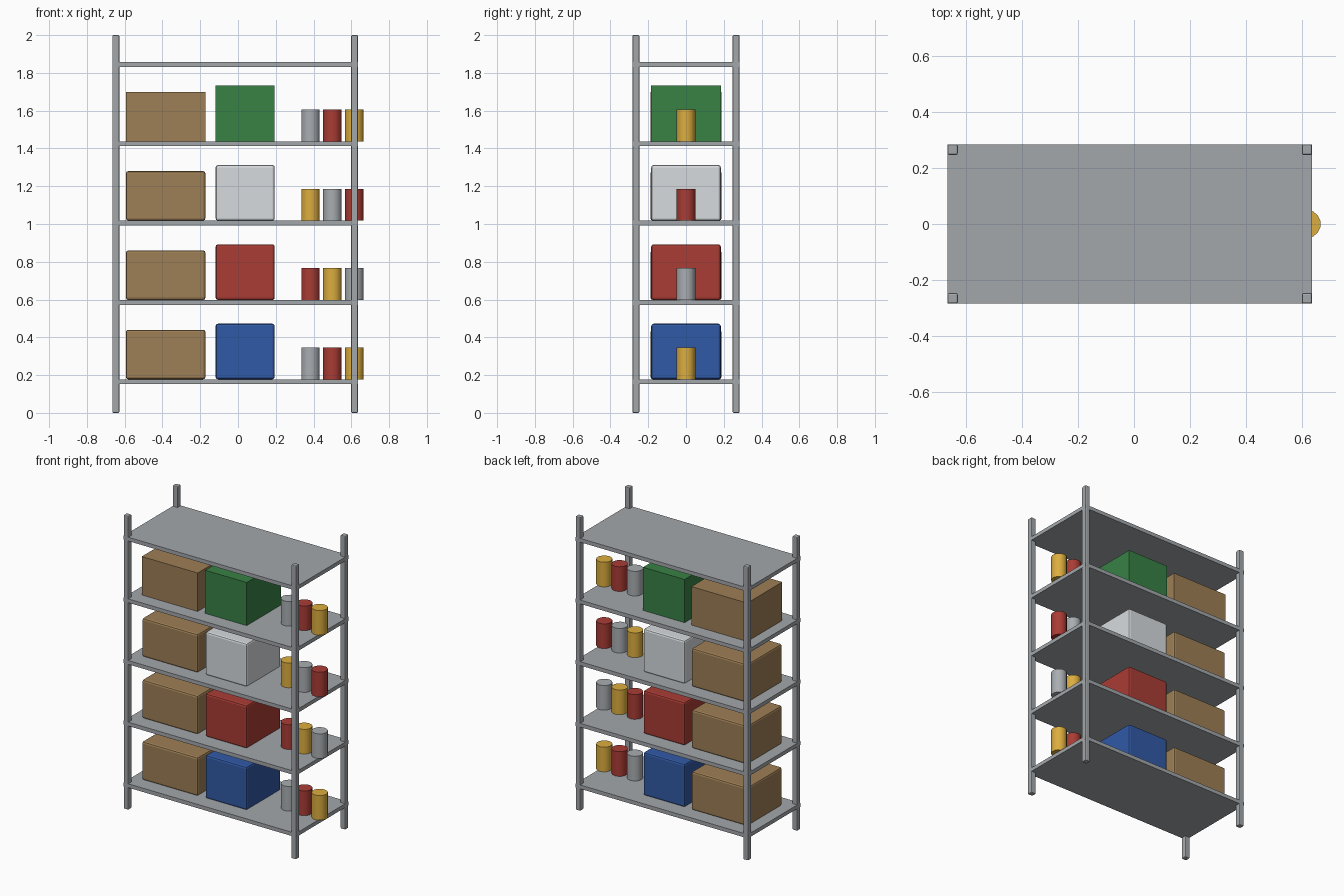
import bpy
import math

if "Cube" in bpy.data.objects:
    bpy.data.objects.remove(bpy.data.objects["Cube"])


def material(name, rgb):
    mat = bpy.data.materials.new(name)
    mat.diffuse_color = (*rgb, 1)
    mat.use_nodes = True
    mat.node_tree.nodes["Principled BSDF"].inputs["Base Color"].default_value = mat.diffuse_color
    return mat


STEEL = material("steel", (0.37, 0.39, 0.41))
CARDBOARD = material("cardboard", (0.34, 0.21, 0.09))
BLUE = material("blue", (0.03, 0.10, 0.38))
RED = material("red", (0.40, 0.045, 0.035))
WHITE = material("white", (0.68, 0.71, 0.73))
GREEN = material("green", (0.04, 0.22, 0.06))
YELLOW = material("yellow", (0.72, 0.42, 0.05))
TIN = material("tin", (0.40, 0.42, 0.44))


def box(name, center, size, mat, bevel=0.0, segments=2):
    bpy.ops.mesh.primitive_cube_add(size=1, location=center)
    ob = bpy.context.object
    ob.name = name
    ob.scale = size
    bpy.ops.object.transform_apply(location=False, rotation=False, scale=True)
    ob.data.materials.append(mat)
    if bevel:
        mod = ob.modifiers.new("rounded_edges", 'BEVEL')
        mod.width = bevel
        mod.segments = segments
    return ob


def can(name, x, z, mat):
    height = 0.168
    bpy.ops.mesh.primitive_cylinder_add(vertices=14, radius=0.05, depth=height,
                                        location=(x, 0, z + height / 2))
    ob = bpy.context.object
    ob.name = name
    ob.data.materials.append(mat)
    bpy.ops.object.shade_smooth_by_angle(angle=math.radians(40))


CENTER_X = -0.015          # the rack sits left of centre because a can overhangs
SHELF_TOPS = [0.178 + 0.42 * i for i in range(5)]

# Four corner posts
for side, sx in (("left", -1), ("right", 1)):
    for end, sy in (("front", -1), ("back", 1)):
        box(f"{end}_{side}_post", (CENTER_X + sx * 0.632, sy * 0.265, 1.0),
            (0.037, 0.037, 2.0), STEEL, 0.006)

# Five shelves
for i, top in enumerate(SHELF_TOPS):
    box(f"shelf_{i + 1}", (CENTER_X, 0, top - 0.013), (1.30, 0.566, 0.026), STEEL)

# Stored goods: carton, coloured crate and three cans on each loaded shelf
crates = [BLUE, RED, WHITE, GREEN]
can_colors = [TIN, RED, YELLOW]
for i, crate_mat in enumerate(crates):
    z = SHELF_TOPS[i]
    rounding = 0.012 if i < 3 else 0.0   # top-level boxes have sharp edges
    box(f"carton_{i + 1}", (-0.383, 0, z + 0.131), (0.421, 0.376, 0.262), CARDBOARD, rounding)
    box(f"crate_{i + 1}", (0.038, 0, z + 0.147), (0.313, 0.368, 0.294), crate_mat, rounding)
    for j in range(3):
        can(f"can_{i + 1}_{j + 1}", 0.384 + 0.116 * j, z, can_colors[(i + j) % 3])
